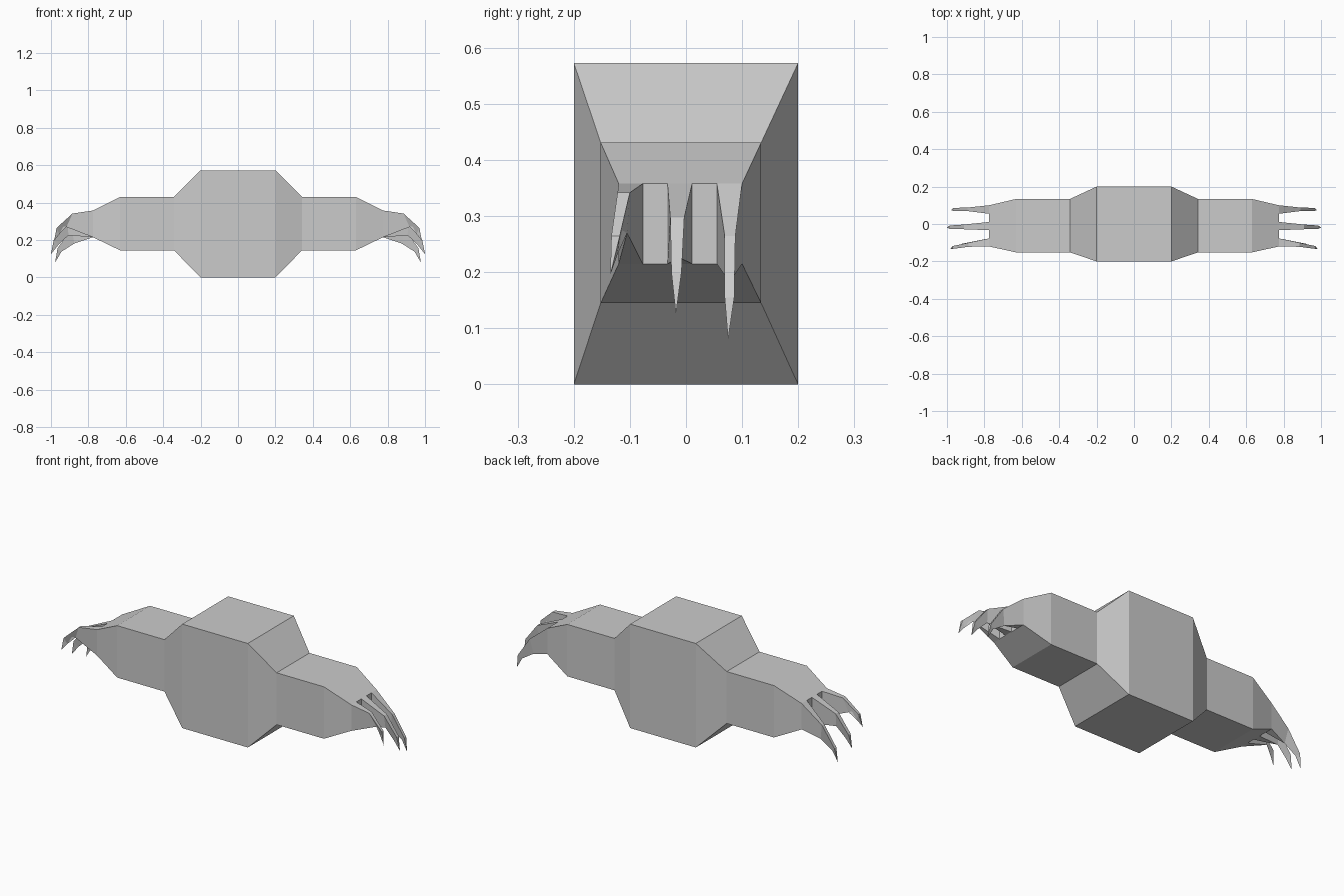
import bpy, bmesh

if "Cube" in bpy.data.objects:
    bpy.data.objects.remove(bpy.data.objects["Cube"])

grey = bpy.data.materials.new("light_grey")
grey.diffuse_color = (0.6, 0.6, 0.6, 1)
grey.use_nodes = True
grey.node_tree.nodes["Principled BSDF"].inputs["Base Color"].default_value = grey.diffuse_color


def make_object(name, bm, mirror=False):
    bmesh.ops.remove_doubles(bm, verts=bm.verts, dist=0.0005)
    bmesh.ops.recalc_face_normals(bm, faces=bm.faces)
    mesh = bpy.data.meshes.new(name)
    bm.to_mesh(mesh)
    bm.free()
    mesh.materials.append(grey)
    obj = bpy.data.objects.new(name, mesh)
    bpy.context.collection.objects.link(obj)
    if mirror:
        obj.modifiers.new("mirror", "MIRROR").use_mirror_merge = False
    return obj


def loft(bm, rings):
    """Join successive four-point rings; repeated points collapse to triangles."""
    for a, b in zip(rings, rings[1:]):
        for i in range(4):
            j = (i + 1) % 4
            pts = []
            for p in (a[i], a[j], b[j], b[i]):
                if p not in pts:
                    pts.append(p)
            if len(pts) > 2:
                bm.faces.new([bm.verts.new(p) for p in pts])


def rect(x, y0, y1, z0, z1):
    return [(x, y0, z0), (x, y0, z1), (x, y1, z1), (x, y1, z0)]


# Torso and both arms: rectangular sections stepping outward
half = [(0.20, -0.20, 0.20, 0.0, 0.573),
        (0.342, -0.152, 0.134, 0.145, 0.431),
        (0.63, -0.152, 0.134, 0.145, 0.431),
        (0.775, -0.12, 0.10, 0.215, 0.358)]
sections = [(-s[0],) + s[1:] for s in reversed(half)] + half
bm = bmesh.new()
loft(bm, [rect(*s) for s in sections])
make_object("torso_and_arms", bm)

# Flat paw ends between the claws
bm = bmesh.new()
for y0, y1 in ((-0.077, -0.033), (0.011, 0.055)):
    bm.faces.new([bm.verts.new(p) for p in reversed(rect(0.775, y0, y1, 0.215, 0.358))])
make_object("paw_ends", bm, mirror=True)

# Claws: base width, then (top x, z, y0, y1, bottom x, z, y) rings, then tip
claws = {
    "front_claw": ((-0.12, -0.077),
                   [(0.885, 0.342, -0.122, -0.10, 0.917, 0.27, -0.105),
                    (0.97, 0.265, -0.133, -0.118, 0.955, 0.232, -0.122)],
                   (0.983, -0.135, 0.195)),
    "middle_claw": ((-0.033, 0.011),
                    [(0.91, 0.298, -0.028, -0.003, 0.907, 0.226, -0.012),
                     (0.985, 0.20, -0.026, -0.008, 0.96, 0.175, -0.016)],
                    (1.0, -0.018, 0.125)),
    "back_claw": ((0.055, 0.10),
                  [(0.89, 0.265, 0.069, 0.088, 0.875, 0.182, 0.078),
                   (0.965, 0.155, 0.069, 0.086, 0.944, 0.138, 0.077)],
                  (0.978, 0.075, 0.08)),
}
for name, ((y0, y1), rings, tip) in claws.items():
    bm = bmesh.new()
    profile = [rect(0.775, y0, y1, 0.215, 0.358)]
    for tx, tz, ya, yb, bx, bz, by in rings:
        low = (bx, by, bz)
        profile.append([low, (tx, ya, tz), (tx, yb, tz), low])
    profile.append([tip] * 4)
    loft(bm, profile)
    make_object(name, bm, mirror=True)
